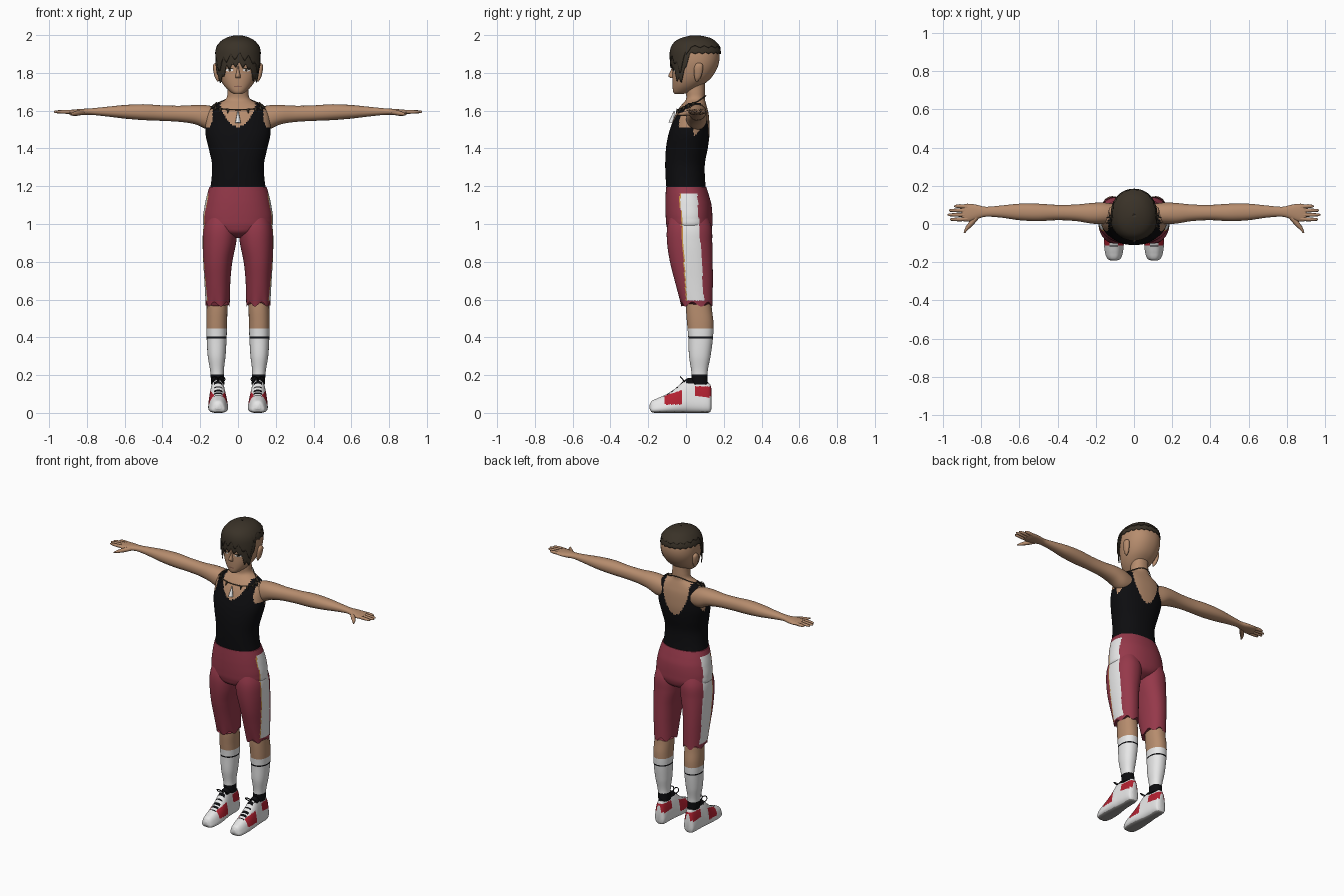
import bpy, bmesh, math
from mathutils import Vector

cube = bpy.data.objects.get("Cube")
if cube:
    bpy.data.objects.remove(cube, do_unlink=True)

COLOURS = {
    "skin": (.47, .265, .155), "hair": (.042, .032, .021), "black": (.004, .004, .005),
    "maroon": (.30, .04, .068), "white": (.82, .82, .82), "gold": (.6, .3, .06),
    "red": (.45, .015, .03), "grey": (.3, .29, .28), "lips": (.28, .13, .09)}
MATS, NAMES = [], list(COLOURS)
for key, rgb in COLOURS.items():
    m = bpy.data.materials.new(key)
    m.use_nodes = True
    m.diffuse_color = (*rgb, 1)
    shader = m.node_tree.nodes["Principled BSDF"]
    shader.inputs["Base Color"].default_value = (*rgb, 1)
    shader.inputs["Roughness"].default_value = .8
    MATS.append(m)


def finish(name, bm, rule):
    """Turn a bmesh into a smooth object coloured by a name or a rule on (x, y, z)."""
    bmesh.ops.recalc_face_normals(bm, faces=bm.faces)
    for f in bm.faces:
        key = rule(*f.calc_center_median()) if callable(rule) else rule
        f.material_index = NAMES.index(key)
    mesh = bpy.data.meshes.new(name)
    bm.to_mesh(mesh)
    bm.free()
    for m in MATS:
        mesh.materials.append(m)
    ob = bpy.data.objects.new(name, mesh)
    bpy.context.collection.objects.link(ob)
    bpy.ops.object.select_all(action='DESELECT')
    ob.select_set(True)
    bpy.context.view_layer.objects.active = ob
    bpy.ops.object.shade_smooth_by_angle(angle=math.radians(50))
    return ob


def section(secs, t):
    """Smoothly interpolated bounds (a_lo, a_hi, b_lo, b_hi) at t."""
    i = max(j for j in range(len(secs) - 1) if j == 0 or secs[j][0] <= t)
    p, q = secs[i], secs[i + 1]
    before, after = secs[max(i - 1, 0)], secs[min(i + 2, len(secs) - 1)]
    h = q[0] - p[0]
    s = min(max((t - p[0]) / h, 0), 1)
    out = []
    for k in range(1, 5):
        m0 = (q[k] - before[k]) / (q[0] - before[0]) * h
        m1 = (after[k] - p[k]) / (after[0] - p[0]) * h
        d = q[k] - p[k]
        out.append(p[k] + m0 * s + (3*d - 2*m0 - m1) * s*s + (m0 + m1 - 2*d) * s**3)
    return out


def ring_point(secs, t, ang, n=2.0, grow=0.0, taper=0.0):
    """Point (a, b) on the rounded cross-section; ang 0 is the low b side."""
    a0, a1, b0, b1 = section(secs, t)
    power = lambda v: math.copysign(abs(v) ** (2 / n), v)
    sa, cb = power(math.sin(ang)), power(math.cos(ang))
    narrow = 1 - taper * (1 - cb) / 2
    return ((a0 + a1) / 2 + ((a1 - a0) / 2 + grow) * sa * narrow,
            (b0 + b1) / 2 - ((b1 - b0) / 2 + grow) * cb)


AXES = {'x': lambda a, b, t: (t, a, b), 'y': lambda a, b, t: (a, t, b), 'z': lambda a, b, t: (a, b, t)}


def loft(name, secs, axis, rule, n=2.2, side=1, taper=0.0, ring=64, rows=50, jag=0.0):
    bm, loops = bmesh.new(), []
    for r in range(rows + 1):
        v = .5 - .5 * math.cos(math.pi * r / rows)
        t = secs[0][0] + (secs[-1][0] - secs[0][0]) * v
        loop = []
        for k in range(ring):
            ang = math.tau * k / ring
            a, b = ring_point(secs, t, ang, n, 0, taper)
            x, y, z = AXES[axis](a, b, t + jag * math.sin(6 * ang) * (1 - v) ** 12)
            loop.append(bm.verts.new((x * side, y, z)))
        loops.append(loop)
    for lo, hi in zip(loops, loops[1:]):
        for k in range(ring):
            j = (k + 1) % ring
            bm.faces.new((lo[k], lo[j], hi[j], hi[k]))
    bm.faces.new(loops[0])
    bm.faces.new(loops[-1])
    return finish(name, bm, rule)


def even(rows):
    """Sections symmetric about x = 0 from (z, half width, front, back)."""
    return [(z, -w, w, f, b) for z, w, f, b in rows]


def tube(name, points, radii, mat, cyclic=False):
    cu = bpy.data.curves.new(name, 'CURVE')
    cu.dimensions, cu.bevel_depth, cu.bevel_resolution, cu.use_fill_caps = '3D', 1, 2, True
    sp = cu.splines.new('POLY')
    sp.points.add(len(points) - 1)
    sp.use_cyclic_u = cyclic
    for p, co, r in zip(sp.points, points, radii):
        p.co, p.radius = (*co, 1), r
    temp = bpy.data.objects.new(name, cu)
    bpy.context.collection.objects.link(temp)
    bm = bmesh.new()
    bm.from_mesh(temp.evaluated_get(bpy.context.evaluated_depsgraph_get()).to_mesh())
    bpy.data.objects.remove(temp, do_unlink=True)
    return finish(name, bm, mat)


# Torso and neck with the tank top
TORSO = even([
    (1.18, .148, -.103, .106), (1.25, .139, -.108, .1), (1.32, .138, -.11, .1), (1.4, .155, -.106, .115),
    (1.47, .171, -.094, .124), (1.53, .172, -.075, .124), (1.58, .165, -.055, .12), (1.615, .145, -.035, .112),
    (1.637, .108, -.018, .106), (1.66, .066, 0, .1), (1.7, .055, 0, .1), (1.77, .055, 0, .1)])


def tank_top(x, y, z):
    base, depth = (1.515, .1) if y < .04 else (1.43, .13)
    scoop = .092 * math.sqrt(min(max((z - base) / depth, 0), 1))
    armhole = .134 + .4 * max(1.55 - z, 0)
    return "black" if z < 1.642 and scoop <= abs(x) < armhole or z < base else "skin"


loft("torso", TORSO, 'z', tank_top, ring=120, rows=100)

# Head
HEAD = even([
    (1.687, .02, -.06, -.02), (1.7, .042, -.068, .03), (1.73, .072, -.071, .08), (1.77, .096, -.072, .13),
    (1.82, .112, -.07, .163), (1.87, .118, -.07, .177), (1.92, .112, -.062, .172), (1.955, .088, -.042, .15),
    (1.978, .055, -.01, .115), (1.988, .01, .04, .07)])
loft("head", HEAD, 'z', "skin")


def face_plate(name, x0, z0, w, h, mat, lift=.003, tilt=0.0):
    bm, pts = bmesh.new(), []
    for k in range(16):
        x = x0 + w * math.cos(math.tau * k / 16)
        z = z0 + h * math.sin(math.tau * k / 16) + tilt * (x - x0)
        _, a, f, b = section(HEAD, z)
        y = (f + b) / 2 - (b - f) / 2 * (1 - abs(x / a) ** 2.2) ** (1 / 2.2)
        pts.append(bm.verts.new((x, y - lift, z)))
    bm.faces.new(pts)
    finish(name, bm, mat)


# Face details and ears
face_plate("mouth", 0, 1.728, .022, .004, "lips")
loft("nose", [(1.772, -.013, .013, -.08, -.05), (1.782, -.014, .014, -.094, -.05),
              (1.805, -.008, .008, -.084, -.05), (1.84, -.005, .005, -.07, -.05)], 'z', "skin", ring=16, rows=10)
for s, label in ((1, "left"), (-1, "right")):
    face_plate(label + "_eye", s * .045, 1.815, .02, .008, "white", .003)
    face_plate(label + "_iris", s * .044, 1.815, .007, .0075, "hair", .004)
    face_plate(label + "_lash", s * .046, 1.824, .023, .003, "hair", .005, s * .1)
    face_plate(label + "_brow", s * .046, 1.848, .024, .004, "hair", .004, s * .15)
    loft(label + "_ear", [(1.755, .102, .11, .052, .062), (1.775, .1, .122, .045, .078), (1.82, .102, .132, .042, .09),
                          (1.845, .105, .13, .05, .088), (1.853, .112, .12, .06, .075)],
         'z', "skin", side=s, ring=20, rows=14)

# Hair: a shell hanging from the crown to an uneven lower edge
HAIR = even([
    (1.73, .117, -.078, .16), (1.82, .124, -.083, .174), (1.88, .124, -.084, .183), (1.93, .115, -.078, .181),
    (1.965, .09, -.056, .155), (1.985, .06, -.02, .125), (1.996, .025, .02, .08), (1.999, .002, .045, .05)])


def hair_shell(name, edge, grow, jag, teeth):
    bm, cols, ring, rows = bmesh.new(), [], 144, 18
    for k in range(ring):
        ang = math.tau * k / ring - math.pi
        deg = abs(math.degrees(ang))
        i = max(j for j in range(len(edge) - 1) if edge[j][0] <= deg)
        (d0, z0), (d1, z1) = edge[i], edge[i + 1]
        low = z0 + (z1 - z0) * (deg - d0) / (d1 - d0)
        low += jag * abs((k * teeth / ring + .3) % 1 - .5) * (2 if deg < 70 else .6)
        col = []
        for r in range(rows + 1):
            z = 1.999 - (1.999 - low) * (r / rows) ** 1.7
            x, y = ring_point(HAIR, z, ang, 2.1, grow)
            col.append(bm.verts.new((x, y, z)))
        cols.append(col)
    for k in range(ring):
        a, b = cols[k], cols[(k + 1) % ring]
        for r in range(rows):
            bm.faces.new((a[r], a[r + 1], b[r + 1], b[r]))
    ob = finish(name, bm, "hair")
    thick = ob.modifiers.new("thickness", 'SOLIDIFY')
    thick.thickness, thick.offset = .005, -1


hair_shell("hair_fringe", [(0, 1.83), (30, 1.81), (42, 1.755), (56, 1.74), (66, 1.79), (78, 1.9), (181, 1.9)], 0, .03, 23)
hair_shell("hair_top_layer", [(0, 1.87), (35, 1.85), (55, 1.79), (68, 1.88), (80, 1.935), (181, 1.93)], .004, .04, 17)

# Necklace with teeth and a pendant
def collar(ang, drop=0.0):
    z = 1.642 - .037 * math.cos(ang) - drop
    return Vector((*ring_point(TORSO, z, ang, 2.2, .005), z))


tube("necklace_cord", [collar(math.tau * k / 48) for k in range(48)], [.003] * 48, "hair", True)
for k in range(-5, 6):
    if k:
        tube("necklace_tooth", [collar(k * .3), collar(k * .3, .022)], [.009, .001], "hair")
tube("pendant", [(0, -.062, 1.597), (0, -.068, 1.575), (0, -.078, 1.535)], [.003, .007, .015], "white")

# Shorts
def shorts(x, y, z):
    off = y - (.015 + .035 * (1.16 - z) / .56)
    if abs(x) > .1 and .595 < z < 1.16 and -.051 < off < .045:
        return "white" if off > -.045 else "gold"
    return "maroon"


HIPS = even([(.925, .03, -.03, .07), (.95, .11, -.085, .12), (.985, .176, -.102, .138), (1.03, .185, -.107, .14),
             (1.1, .176, -.109, .135), (1.15, .165, -.108, .122), (1.195, .152, -.106, .108)])
loft("shorts_hips", HIPS, 'z', shorts, ring=120, rows=70)
THIGH = [(.575, .044, .171, -.026, .14), (.7, .04, .178, -.06, .142), (.8, .03, .184, -.085, .141),
         (.9, .01, .187, -.1, .139), (.98, .004, .183, -.1, .136), (1.06, .02, .16, -.08, .11)]
CALF = [(.15, .072, .142, .03, .115), (.22, .075, .147, .028, .115), (.3, .066, .16, .016, .13),
        (.4, .06, .166, .012, .143), (.48, .058, .168, .005, .145), (.55, .056, .166, 0, .137), (.64, .058, .162, 0, .13)]
SHOE = [(-.192, .088, .122, .02, .045), (-.182, .065, .145, .004, .062), (-.15, .05, .16, 0, .078),
        (-.1, .043, .167, 0, .1), (-.05, .044, .167, 0, .135), (-.01, .05, .165, 0, .172), (.02, .054, .161, 0, .186),
        (.07, .058, .157, 0, .175), (.11, .062, .153, 0, .165), (.128, .07, .145, .005, .15), (.134, .085, .13, .02, .13)]
ARM = [(.1, .005, .105, 1.5, 1.612), (.16, 0, .112, 1.5, 1.628), (.22, .002, .11, 1.526, 1.63), (.3, .015, .102, 1.54, 1.626),
       (.4, .02, .1, 1.546, 1.628), (.5, .015, .106, 1.55, 1.634), (.6, .02, .106, 1.558, 1.63), (.7, .034, .096, 1.57, 1.62),
       (.78, .038, .09, 1.578, 1.612), (.82, .026, .1, 1.577, 1.61), (.87, .012, .106, 1.579, 1.606), (.9, .016, .1, 1.586, 1.602)]


def sock(x, y, z):
    if z > .443:
        return "skin"
    return "black" if .398 < z < .406 or z < .2 else "white"


def sneaker(x, y, z):
    mid = abs(abs(x) - .105)
    if z < .008:
        return "grey"
    if z > .155 and y > 0:
        return "black"
    if mid < .022 and z > .06 and -.12 < y < 0:
        return "black" if int((y + 1) / .012) % 2 else "white"
    fore = -.11 < y < -.025 and .045 < z < .105 + .3 * (y + .07)
    heel = y > .045 and .085 < z < .14
    return "red" if fore or heel else "white"


# Limbs, built once for each side
FINGERS = ((.024, .962), (.048, .974), (.071, .968), (.093, .94))
for s, label in ((1, "left"), (-1, "right")):
    loft(label + "_shorts_leg", THIGH, 'z', shorts, side=s, ring=110, rows=80, jag=.012)
    loft(label + "_lower_leg", CALF, 'z', sock, side=s, rows=90, ring=40)
    loft(label + "_shoe", SHOE, 'y', sneaker, n=2.8, side=s, taper=.45, ring=80, rows=70)
    loft(label + "_arm", ARM, 'x', "skin", side=s, ring=32, rows=50)
    for y, tip in FINGERS:
        path = [(.87, y * .9 + .006), (.91, y), ((.91 + tip) / 2, y), (tip - .006, y), (tip, y)]
        tube(label + "_finger", [(s * x, v, 1.594) for x, v in path], [.011, .0105, .009, .007, .003], "skin")
    tube(label + "_thumb", [(s * .82, .04, 1.592), (s * .85, .005, 1.587), (s * .873, -.022, 1.582), (s * .888, -.046, 1.58)],
         [.014, .014, .01, .004], "skin")
    # Lace bow
    for way in (-1, 1):
        loop = [(s * .105 + way * (.018 - .018 * math.cos(a)), -.018 - .012 * math.sin(a), .178 + .014 * math.sin(a))
                for a in (math.tau * k / 12 for k in range(12))]
        tube(label + "_lace_bow", loop, [.003] * 12, "black", True)
